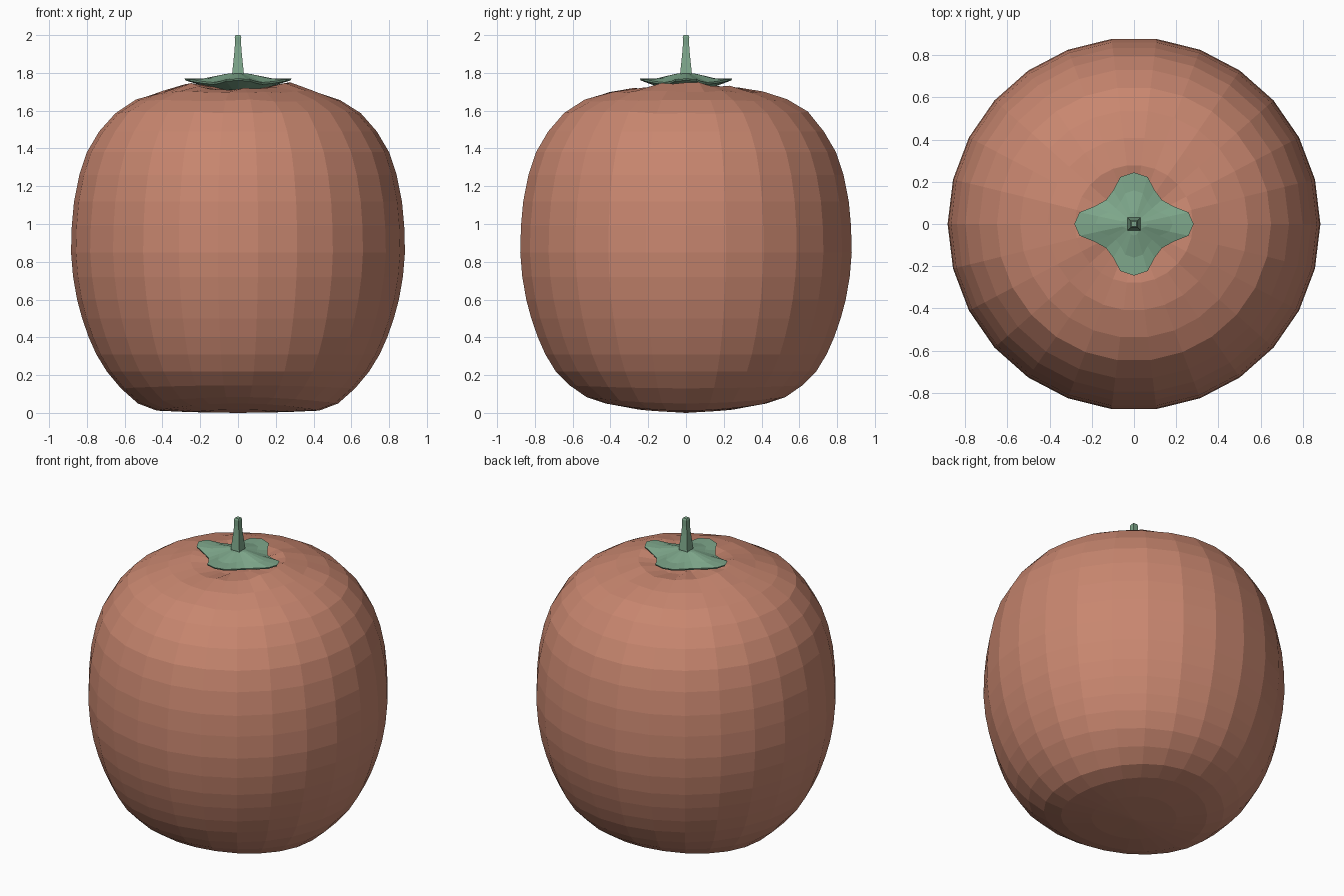
import bpy, bmesh, math, random

if "Cube" in bpy.data.objects:
    bpy.data.objects.remove(bpy.data.objects["Cube"])
random.seed(4)

def material(name, color):
    m = bpy.data.materials.new(name)
    m.diffuse_color = (*color, 1)
    m.use_nodes = True
    m.node_tree.nodes["Principled BSDF"].inputs["Base Color"].default_value = m.diffuse_color
    return m

orange = material("dusty orange skin", (0.58, 0.24, 0.16))
green = material("soft leaf green", (0.21, 0.39, 0.26))

def loft(name, rings, mat):
    """Skin a list of vertex rings; one-point rings become poles."""
    bm = bmesh.new()
    vs = [[bm.verts.new(p) for p in ring] for ring in rings]
    for a, b in zip(vs, vs[1:]):
        n = max(len(a), len(b))
        for i in range(n):
            j = (i + 1) % n
            if len(a) == 1:
                bm.faces.new((a[0], b[j], b[i]))
            elif len(b) == 1:
                bm.faces.new((a[i], a[j], b[0]))
            else:
                bm.faces.new((a[i], a[j], b[j], b[i]))
    bmesh.ops.recalc_face_normals(bm, faces=bm.faces)
    me = bpy.data.meshes.new(name)
    bm.to_mesh(me)
    bm.free()
    me.materials.append(mat)
    ob = bpy.data.objects.new(name, me)
    bpy.context.collection.objects.link(ob)
    return ob

# Fruit body: turned profile, rounder underneath from front to back, dented top
profile = [(0.25, 0.004), (0.43, 0.012), (0.53, 0.05), (0.62, 0.13), (0.695, 0.22),
           (0.75, 0.31), (0.79, 0.40), (0.825, 0.50), (0.852, 0.60), (0.873, 0.72),
           (0.884, 0.85), (0.88, 0.99), (0.868, 1.12), (0.84, 1.26), (0.80, 1.38),
           (0.735, 1.49), (0.65, 1.59), (0.54, 1.655), (0.41, 1.70), (0.28, 1.73),
           (0.15, 1.715)]
SIDES = 26
rings = [[(0, 0, 0)]]
for r, z in profile:
    ring = []
    for i in range(SIDES):
        a = 2 * math.pi * i / SIDES
        zz = z
        if z < 0.2:
            zz += 0.045 * math.sin(a) ** 2 * min(1, r / 0.45) ** 2 * (1 - z / 0.2)
        if z > 1.69 and r < 0.35:
            zz += 0.015 * math.cos(2 * a) + random.uniform(-0.008, 0.008)
        elif z > 1.5:
            zz += random.uniform(-0.006, 0.006)
        ring.append((r * math.cos(a), r * math.sin(a), zz))
    rings.append(ring)
rings.append([(0, 0, 1.70)])
loft("fruit_body", rings, orange)

# Four-lobed leaf cap: one quarter outline repeated, thin at the rim
lobe = [(0, 1.0), (14, 0.94), (28, 0.74), (45, 0.66), (62, 0.74), (76, 0.94)]

def cap_ring(scale, z, lift):
    pts = []
    for q in range(4):
        for deg, k in lobe:
            a = math.radians(deg + 90 * q)
            r = scale * k
            pts.append((0.283 * r * math.cos(a), 0.245 * r * math.sin(a),
                        z + lift * (k - 0.8)))
    return pts

loft("leaf_cap", [[(0, 0, 1.70)], cap_ring(0.45, 1.712, 0), cap_ring(0.98, 1.748, 0.06),
                  cap_ring(1.0, 1.758, 0.06), cap_ring(0.65, 1.77, 0.0),
                  cap_ring(0.22, 1.795, 0), [(0, 0, 1.80)]], green)

# Square tapered stem
stem = [(0.035, 1.77), (0.041, 1.80), (0.034, 1.85), (0.027, 1.90), (0.022, 1.95),
        (0.023, 1.99), (0.017, 2.0)]
rings = [[(s * x, s * y, z) for x, y in ((0.75, 0.75), (-0.75, 0.75), (-0.75, -0.75), (0.75, -0.75))]
         for s, z in stem]
loft("stem", [[(0, 0, 1.77)]] + rings + [[(0, 0, 2.0)]], green)
